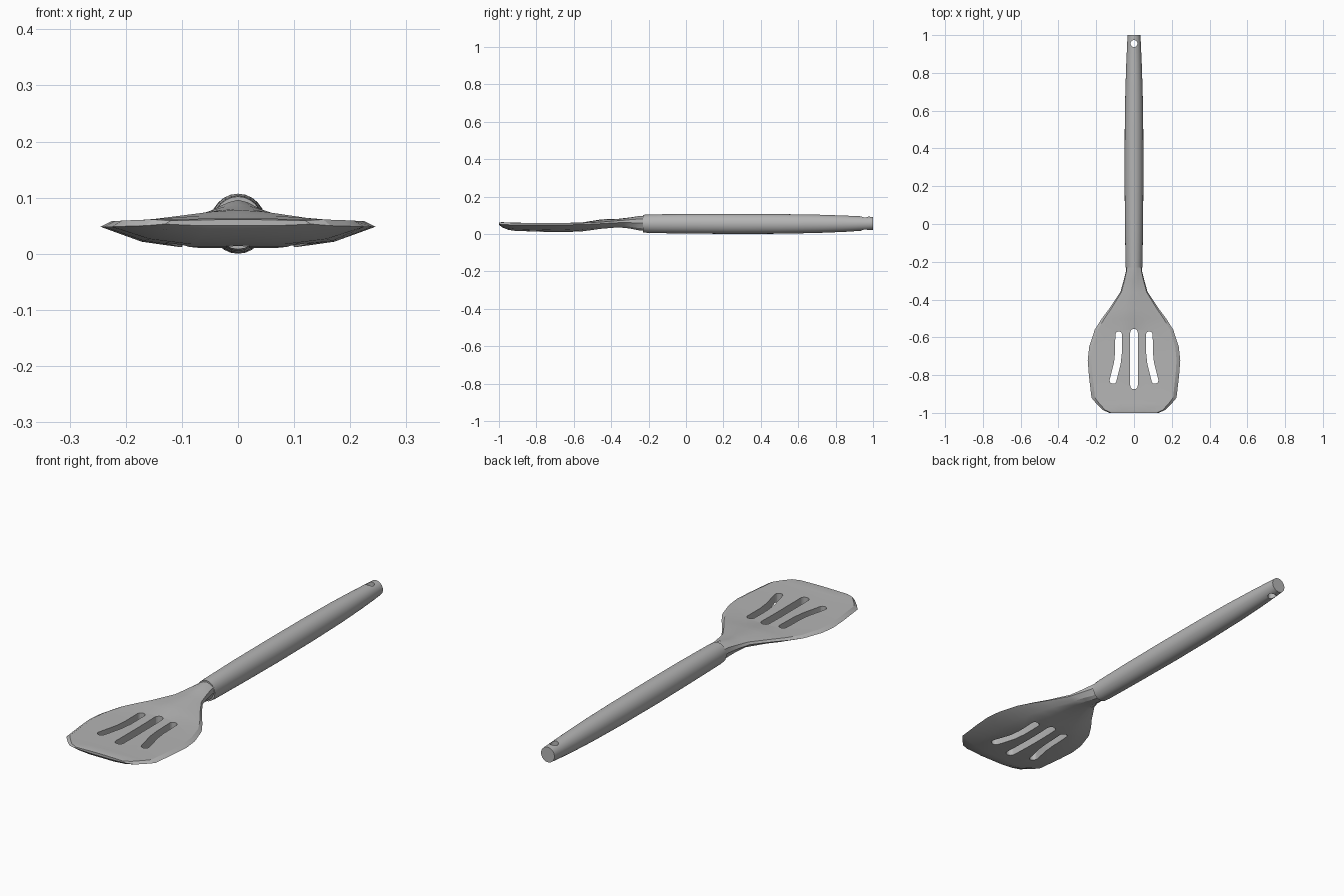
import bpy, bmesh, math
from mathutils import Vector

cube = bpy.data.objects.get("Cube")
if cube:
    bpy.data.objects.remove(cube, do_unlink=True)

grey = bpy.data.materials.new("plain_grey")
grey.use_nodes = True
colour = (0.46, 0.46, 0.46, 1)
grey.diffuse_color = colour
grey.node_tree.nodes["Principled BSDF"].inputs["Base Color"].default_value = colour


def finish(name, bm):
    bmesh.ops.recalc_face_normals(bm, faces=bm.faces)
    mesh = bpy.data.meshes.new(name)
    bm.to_mesh(mesh)
    bm.free()
    obj = bpy.data.objects.new(name, mesh)
    bpy.context.collection.objects.link(obj)
    mesh.materials.append(grey)
    return obj


def loft(name, rings):
    """Skin a row of closed rings and cap both ends."""
    bm = bmesh.new()
    rows = [[bm.verts.new(p) for p in ring] for ring in rings]
    n = len(rows[0])
    for a, b in zip(rows, rows[1:]):
        for i in range(n):
            j = (i + 1) % n
            bm.faces.new((a[i], a[j], b[j], b[i]))
    bm.faces.new(rows[0])
    bm.faces.new(rows[-1])
    return finish(name, bm)


def slot_cutter(name, path, r, steps=8):
    """Upright prism around a centre line, with round ends."""
    pts = [Vector(p) for p in path]
    outline = []
    for line in (pts, pts[::-1]):
        for i, p in enumerate(line):
            d = (line[min(i + 1, len(line) - 1)] - line[max(i - 1, 0)]).normalized()
            side = Vector((d.y, -d.x)) * r
            if i < len(line) - 1:
                if i:
                    outline.append(p + side)
            else:
                for k in range(steps + 1):
                    t = math.pi * k / steps
                    outline.append(p + side * math.cos(t) + d * r * math.sin(t))
    return loft(name, [[(p.x, p.y, z) for p in outline] for z in (-0.1, 0.2)])


def cut(obj, cutters):
    for c in cutters:
        mod = obj.modifiers.new("cut_" + c.name, "BOOLEAN")
        mod.operation = "DIFFERENCE"
        mod.solver = "EXACT"
        mod.object = c
        c.hide_render = True
        c.hide_viewport = True
        c.display_type = "WIRE"


def smooth(obj, angle):
    bpy.ops.object.select_all(action="DESELECT")
    obj.select_set(True)
    bpy.context.view_layer.objects.active = obj
    # apply cuts first so the hole edges stay sharp
    for mod in list(obj.modifiers):
        bpy.ops.object.modifier_apply(modifier=mod.name)
    bpy.ops.object.shade_smooth_by_angle(angle=math.radians(angle))


# Handle: tapered oval rod (y, half width, bottom z, top z)
handle_stations = [
    (-0.23, 0.044, 0.008, 0.102), (-0.2, 0.045, 0.005, 0.104), (0, 0.048, 0.002, 0.107),
    (0.25, 0.05, 0, 0.107), (0.5, 0.049, 0.001, 0.106), (0.7, 0.046, 0.005, 0.103),
    (0.85, 0.041, 0.011, 0.098), (0.94, 0.037, 0.017, 0.094), (1, 0.034, 0.022, 0.091)]
rings = []
for y, w, lo, hi in handle_stations:
    angles = [2 * math.pi * i / 24 for i in range(24)]
    rings.append([(w * math.cos(a), y, (lo + hi) / 2 + (hi - lo) / 2 * math.sin(a)) for a in angles])
handle = loft("handle", rings)
cut(handle, [slot_cutter("hanging_hole_cutter", [(0, 0.954), (0, 0.956)], 0.018)])

# Blade and neck (y, half width, bottom z, edge z, rim z, top z)
blade_stations = [
    (-1, 0.13, 0.05, 0.053, 0.059, 0.061),
    (-0.985, 0.165, 0.036, 0.05, 0.061, 0.063),
    (-0.95, 0.2, 0.022, 0.049, 0.06, 0.061),
    (-0.92, 0.225, 0.017, 0.048, 0.059, 0.06),
    (-0.8, 0.239, 0.012, 0.048, 0.058, 0.059),
    (-0.72, 0.245, 0.01, 0.048, 0.058, 0.059),
    (-0.65, 0.237, 0.01, 0.048, 0.058, 0.059),
    (-0.56, 0.208, 0.013, 0.05, 0.059, 0.061),
    (-0.5, 0.17, 0.021, 0.052, 0.061, 0.07),
    (-0.45, 0.132, 0.028, 0.055, 0.064, 0.078),
    (-0.36, 0.072, 0.035, 0.06, 0.071, 0.081),
    (-0.3, 0.055, 0.029, 0.06, 0.076, 0.088),
    (-0.25, 0.043, 0.019, 0.058, 0.08, 0.096),
    (-0.19, 0.038, 0.017, 0.056, 0.08, 0.096)]
rings = []
for y, w, low, edge, rim, top in blade_stations:
    half = [(0.38, top * 0.75 + rim * 0.25), (0.92, rim), (1, edge),
            (0.7, low + (edge - low) * 0.3), (0.37, low)]
    right = [(w * f, y, z) for f, z in half]
    left = [(-x, yy, z) for x, yy, z in reversed(right)]
    rings.append([(0, y, top)] + right + [(0, y, low)] + left)
blade = loft("slotted_blade", rings)

# Slots: one straight, two flared
cutters = [slot_cutter("middle_slot_cutter", [(0, -0.575), (0, -0.855)], 0.02)]
for name, s in (("left", 1), ("right", -1)):
    path = [(s * 0.081, -0.587), (s * 0.082, -0.68), (s * 0.088, -0.735), (s * 0.111, -0.828)]
    cutters.append(slot_cutter(name + "_slot_cutter", path, 0.018))
cut(blade, cutters)

bpy.context.view_layer.update()
smooth(handle, 30)
smooth(blade, 22)
